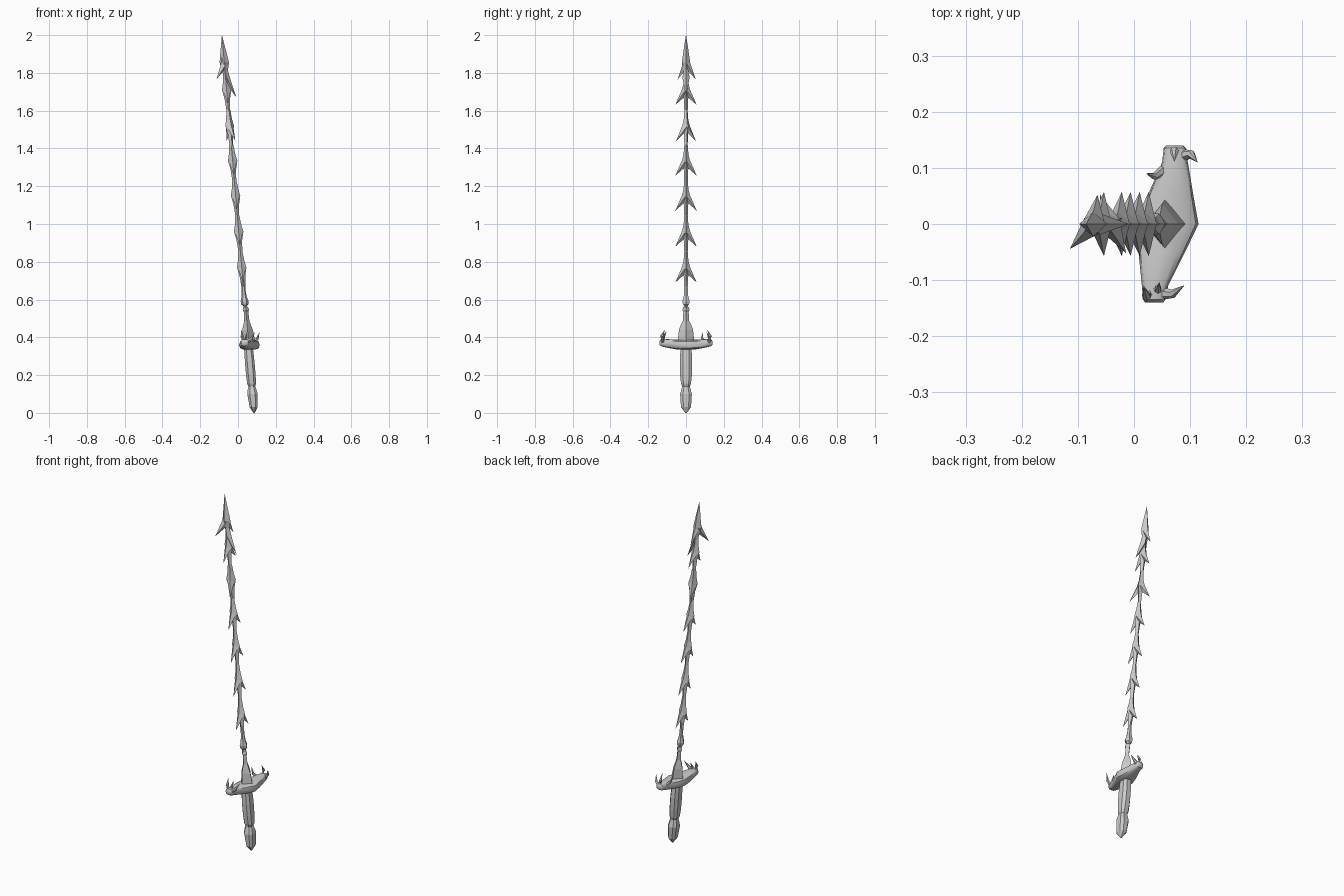
import bpy, math
from mathutils import Vector, Matrix

if "Cube" in bpy.data.objects:
    bpy.data.objects.remove(bpy.data.objects["Cube"])


def lean(p):
    # the whole sword leans in the x-z plane
    return (p[0] + 0.085 - 0.085 * p[2], p[1], p[2])


def make(name, verts, faces, smooth=False):
    me = bpy.data.meshes.new(name)
    me.from_pydata(verts, [], faces)
    me.update()
    ob = bpy.data.objects.new(name, me)
    bpy.context.collection.objects.link(ob)
    bpy.context.view_layer.objects.active = ob
    ob.select_set(True)
    bpy.ops.object.mode_set(mode='EDIT')
    bpy.ops.mesh.select_all(action='SELECT')
    bpy.ops.mesh.normals_make_consistent(inside=False)
    bpy.ops.object.mode_set(mode='OBJECT')
    if smooth:
        bpy.ops.object.shade_smooth_by_angle(angle=math.radians(40))
    ob.select_set(False)
    return ob


def ring_faces(rings, n):
    f = [(r * n + i, r * n + (i + 1) % n, (r + 1) * n + (i + 1) % n, (r + 1) * n + i)
         for r in range(rings - 1) for i in range(n)]
    return f + [tuple(range(n)), tuple((rings - 1) * n + i for i in range(n))]


def boxy(a, power):
    # superellipse corner: power 1 is round, smaller is squarer
    c, s = math.cos(a), math.sin(a)
    return math.copysign(abs(c) ** power, c), math.copysign(abs(s) ** power, s)


def spindle(name, sections, n, turn=0.0, phase=0.0, power=1.0, shift=0.0):
    # sections: (z, x radius, y radius)
    rot = Matrix.Rotation(turn, 3, 'Z')
    v = []
    for z, rx, ry in sections:
        for i in range(n):
            c, s = boxy(math.tau * (i + phase) / n, power)
            v.append(lean(rot @ Vector((rx * c + shift, ry * s, z))))
    return make(name, v, ring_faces(len(sections), n))


def wing(name, w, top, span, turn):
    # swept-back barb with its tip at height w, pointing along +y turned about z
    rot = Matrix.Rotation(math.radians(turn), 3, 'Z')
    mid = w + (top - w) * 0.5
    pts = [(0, 0.004, top), (0.019, 0.005, mid), (0, 0.006, w + 0.3 * (top - w)),
           (-0.019, 0.005, mid), (0, 0.021, mid + 0.008), (0, span, w)]
    make(name, [lean(rot @ Vector(p)) for p in pts],
         [(0, 1, 4), (0, 4, 3), (1, 5, 4), (4, 5, 3), (1, 2, 5), (2, 3, 5), (0, 3, 2, 1)])


def fang(name, path, radius):
    pts = [Vector(p) for p in path]
    v = []
    for k, p in enumerate(pts):
        d = (pts[min(k + 1, 2)] - pts[max(k - 1, 0)]).normalized()
        q = d.to_track_quat('Z', 'Y')
        r = radius * (1.0, 0.65, 0.03)[k]
        v += [p + q @ Vector((r * math.cos(math.tau * i / 6), r * math.sin(math.tau * i / 6), 0))
              for i in range(6)]
    make(name, v, ring_faces(3, 6), True)


# Handle
spindle('pommel', [(0, .004, .004), (.03, .022, .028), (.1, .029, .033), (.13, .023, .024),
                   (.142, .018, .021)], 8, phase=.5, power=.75)
spindle('grip', [(.138, .018, .021), (.155, .025, .028), (.2, .027, .033), (.27, .027, .035),
                 (.34, .025, .031), (.38, .025, .03)], 8, phase=.5, power=.75)
spindle('blade_socket', [(.355, .040, .045), (.40, .033, .042), (.44, .028, .037), (.465, .020, .028),
                         (.487, .014, .017), (.535, .012, .014), (.545, .017, .019), (.56, .013, .015),
                         (.565, .005, .005)], 4, shift=.003)

# Crossguard: lofted along y (y, x min, x max, z min, z max)
guard = [(-.14, .020, .052, .362, .380), (-.135, .016, .056, .354, .389), (-.11, .014, .061, .347, .391),
         (-.05, .008, .091, .336, .388), (0, .006, .115, .334, .386), (.05, .024, .106, .336, .388),
         (.11, .050, .096, .347, .391), (.135, .053, .093, .354, .389), (.14, .058, .088, .362, .380)]
gv = []
for y, x0, x1, z0, z1 in guard:
    for i in range(12):
        c, s = boxy(math.tau * i / 12, .65)
        gv.append(((x0 + x1) / 2 + (x1 - x0) / 2 * c, y, (z0 + z1) / 2 + (z1 - z0) / 2 * s))
make('crossguard', gv, ring_faces(len(guard), 12), True)

# Claws on the guard ends
fang('claw_1', [(.045, -.124, .374), (.070, -.124, .392), (.089, -.110, .425)], .012)
fang('claw_2', [(.027, -.122, .374), (.022, -.129, .405), (.018, -.112, .44)], .013)
fang('claw_3', [(.040, -.112, .374), (.043, -.118, .40), (.045, -.104, .43)], .010)
fang('claw_4', [(.083, .122, .374), (.102, .124, .392), (.113, .110, .425)], .012)
fang('claw_5', [(.070, .124, .374), (.072, .130, .405), (.072, .112, .44)], .013)
fang('claw_6', [(.055, .098, .374), (.036, .085, .395), (.022, .090, .43)], .010)

# Knob at the root of the blade
spindle('blade_root', [(.562, .006, .006), (.575, .019, .019), (.59, .021, .022), (.615, .014, .014),
                       (.65, .010, .011), (.70, .010, .010)], 6)

# Barbed blade segments; the fifth is twisted
heights = [.69, .88, 1.07, 1.255, 1.44, 1.63]
for k, w in enumerate(heights):
    twist = 24 if k == 4 else 0
    spindle('segment_%d' % (k + 1), [(w - .03, .010, .009), (w + .035, .015, .012), (w + .08, .025, .019),
                                     (w + .115, .017, .013), (w + .165, .011, .009)], 4,
            math.radians(twist))
    for label, flip in (('a', 0), ('b', 180)):
        wing('barb_%d_%s' % (k + 1, label), w, w + .15, .057, twist + flip)

# Arrow-shaped tip with two side barbs and one long rear barb
spindle('tip_point', [(1.74, .008, .008), (1.80, .013, .013), (1.855, .025, .022), (1.92, .014, .013),
                      (2.0, .0005, .0005)], 4)
wing('tip_barb_left', 1.765, 1.93, .066, 132)
wing('tip_barb_right', 1.765, 1.93, .052, 0)
wing('tip_barb_rear', 1.67, 1.88, .048, -90)
